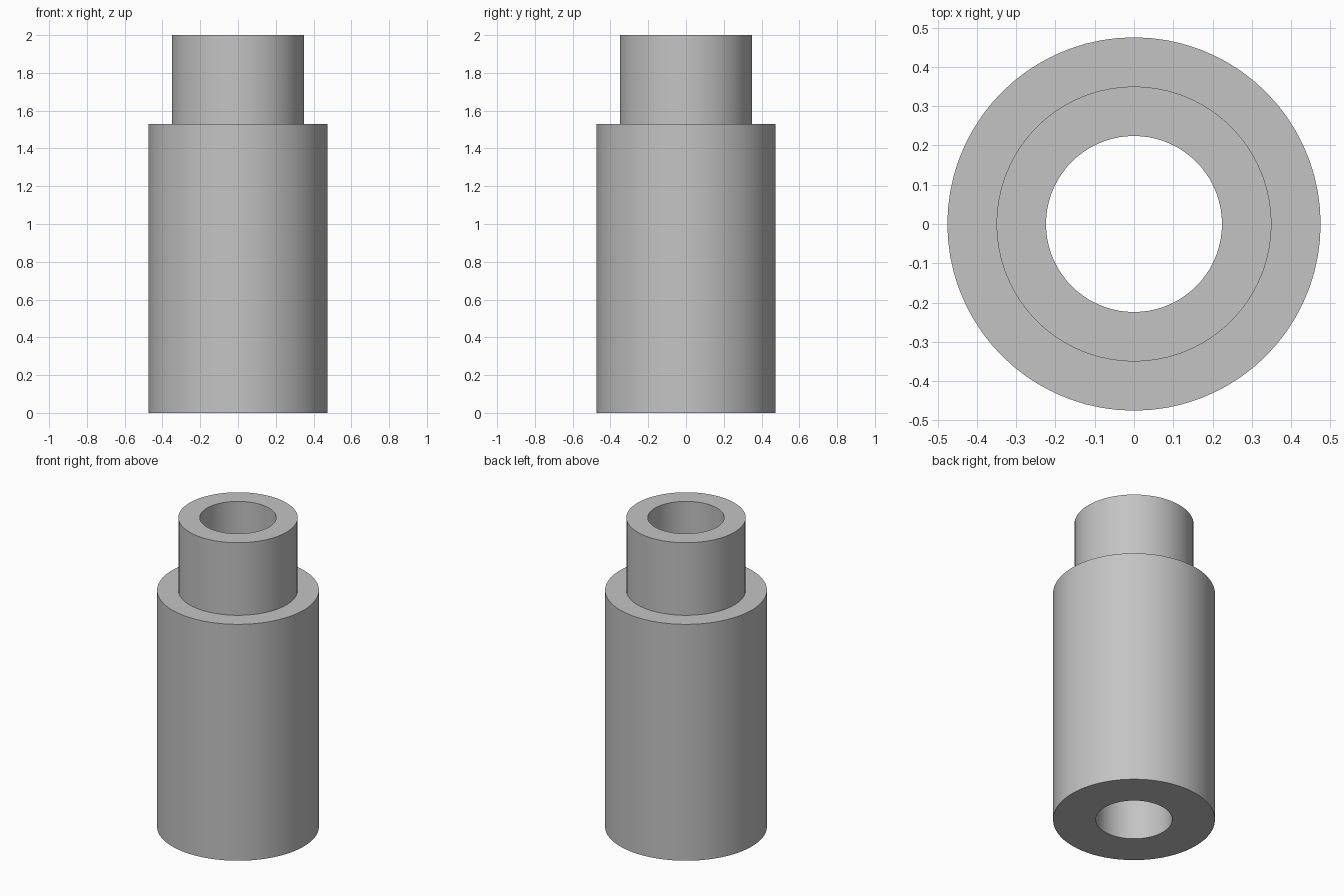
import bpy
import math

cube = bpy.data.objects.get("Cube")
if cube:
    bpy.data.objects.remove(cube, do_unlink=True)

SEGMENTS = 72

# Plain grey finish shared by both parts
grey = bpy.data.materials.new("plain_grey")
grey.use_nodes = True
colour = (0.55, 0.55, 0.55, 1.0)
grey.diffuse_color = colour
grey.node_tree.nodes["Principled BSDF"].inputs["Base Color"].default_value = colour


def tube(name, inner, outer, height):
    """Upright tube standing on the ground, made by sweeping its wall section."""
    section = [(inner, 0), (outer, 0), (outer, height), (inner, height)]
    count = len(section)
    verts, faces = [], []
    for i in range(SEGMENTS):
        angle = math.tau * i / SEGMENTS
        verts += [(r * math.cos(angle), r * math.sin(angle), z) for r, z in section]
        here, there = i * count, (i + 1) % SEGMENTS * count
        for j in range(count):
            k = (j + 1) % count
            faces.append((here + j, there + j, there + k, here + k))
    mesh = bpy.data.meshes.new(name)
    mesh.from_pydata(verts, [], faces)
    mesh.materials.append(grey)
    obj = bpy.data.objects.new(name, mesh)
    bpy.context.collection.objects.link(obj)
    bpy.ops.object.select_all(action="DESELECT")
    obj.select_set(True)
    bpy.context.view_layer.objects.active = obj
    bpy.ops.object.mode_set(mode="EDIT")
    bpy.ops.mesh.select_all(action="SELECT")
    bpy.ops.mesh.normals_make_consistent(inside=False)
    bpy.ops.object.mode_set(mode="OBJECT")
    bpy.ops.object.shade_smooth_by_angle(angle=math.radians(30))
    return obj


# Long hollow core, and the thicker sleeve around its lower part
tube("inner_tube", 0.224, 0.35, 2.0)
tube("outer_sleeve", 0.35, 0.475, 1.53)
